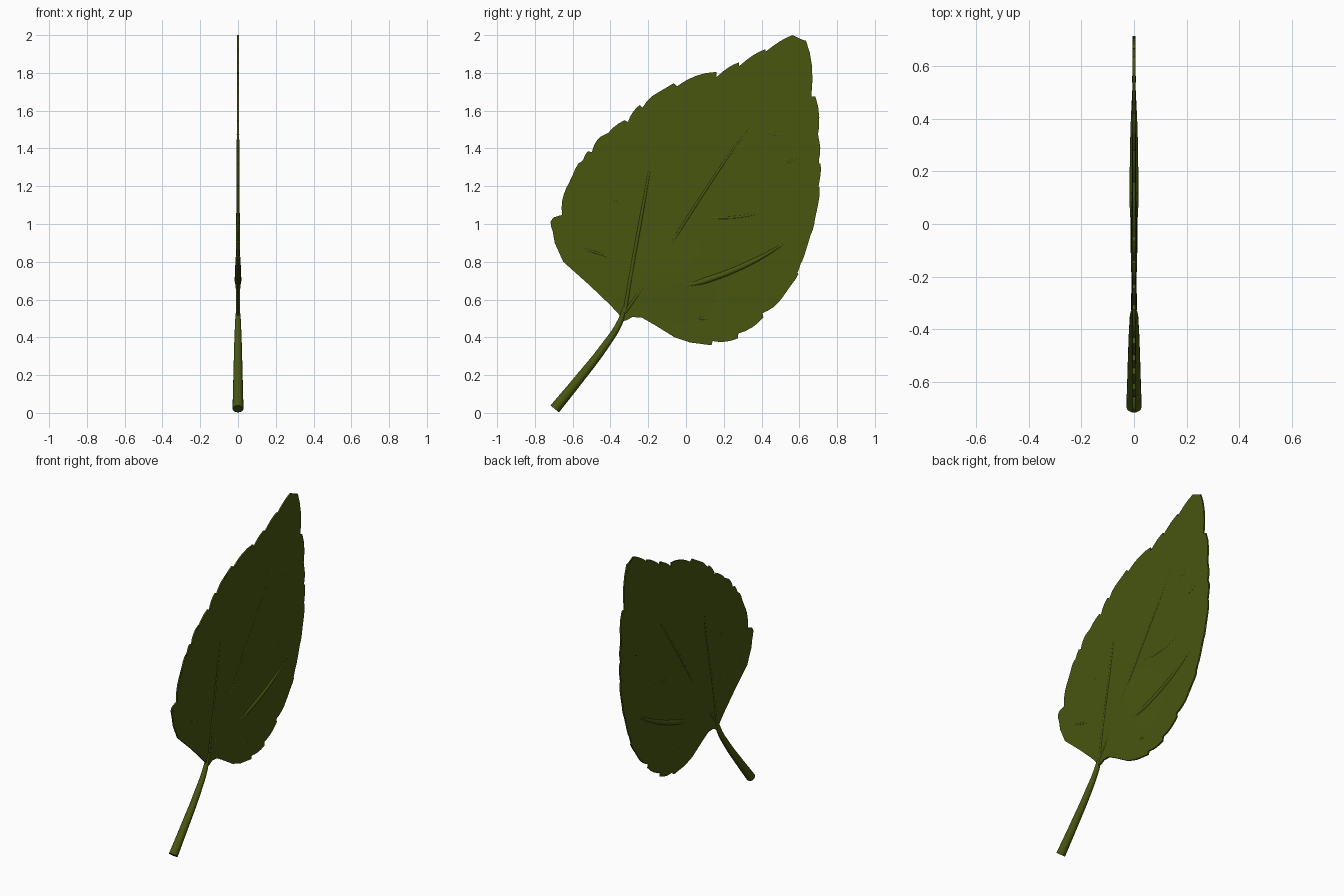
import bpy, bmesh, math
from mathutils import Vector

if "Cube" in bpy.data.objects:
    bpy.data.objects.remove(bpy.data.objects["Cube"])

green = bpy.data.materials.new("leaf green")
green.diffuse_color = (0.065, 0.093, 0.0052, 1)
green.use_nodes = True
green.node_tree.nodes["Principled BSDF"].inputs["Base Color"].default_value = green.diffuse_color


def tube(name, pts, radii, res=4):
    """Tapered smooth tube through (y, z) points in the leaf plane."""
    cu = bpy.data.curves.new(name, 'CURVE')
    cu.dimensions = '3D'
    cu.bevel_depth = 1.0
    cu.bevel_resolution = res
    cu.use_fill_caps = True
    sp = cu.splines.new('BEZIER')
    sp.bezier_points.add(len(pts) - 1)
    for bp, (y, z), r in zip(sp.bezier_points, pts, radii):
        bp.co = (0, y, z)
        bp.radius = r
        bp.handle_left_type = bp.handle_right_type = 'AUTO'
    ob = bpy.data.objects.new(name, cu)
    bpy.context.collection.objects.link(ob)
    finish(ob, True)
    return ob


def finish(ob, convert=False):
    bpy.ops.object.select_all(action='DESELECT')
    ob.select_set(True)
    bpy.context.view_layer.objects.active = ob
    if convert:
        bpy.ops.object.convert(target='MESH')
    ob.data.materials.clear()
    ob.data.materials.append(green)
    bpy.ops.object.shade_smooth_by_angle(angle=math.radians(40))


def serrate(tips):
    """Saw-tooth edge from base to apex: tip, notch, rounded rise to next tip."""
    mid = Vector((0.05, 1.1))
    out = []
    for i, (y, z, depth) in enumerate(tips):
        a = Vector((y, z))
        out.append(a)
        if i + 1 == len(tips):
            break
        b = Vector(tips[i + 1][:2])
        inward = (mid - a).normalized()
        n = a + inward * depth + (b - a) * 0.06
        out.append(n)
        d = b - n
        for t in (0.25, 0.5, 0.75):
            out.append(n + d * t - inward * d.length * 0.32 * t * (1 - t))
    return out


# Blade outline: smooth base on each side, then toothed edge up to the apex
D = 0.02
left = [Vector(p) for p in ((-0.345, 0.51), (-0.40, 0.57), (-0.51, 0.675), (-0.65, 0.80))]
left += serrate([(-0.695, 0.90, D), (-0.717, 1.01, 0.0), (-0.70, 1.035, 0.04),
                 (-0.63, 1.20, D), (-0.57, 1.32, D), (-0.52, 1.385, D),
                 (-0.455, 1.46, D), (-0.325, 1.55, D), (-0.245, 1.63, D),
                 (-0.15, 1.695, D), (-0.065, 1.745, D), (0.16, 1.805, 0.03),
                 (0.28, 1.855, 0.025), (0.42, 1.925, D), (0.565, 2.0, 0.03),
                 (0.635, 1.97, D)])
right = [Vector(p) for p in ((-0.34, 0.485), (-0.315, 0.49), (-0.285, 0.507),
                             (-0.235, 0.505), (-0.165, 0.465), (-0.06, 0.40), (0.02, 0.373))]
right += serrate([(0.135, 0.358, D), (0.275, 0.395, D), (0.41, 0.505, D),
                  (0.51, 0.61, D), (0.595, 0.735, D), (0.635, 0.87, D),
                  (0.68, 1.005, D), (0.708, 1.195, 0.015), (0.712, 1.32, 0.015),
                  (0.707, 1.43, 0.015), (0.685, 1.675, 0.025), (0.635, 1.97, D)])
outline = right + left[:-1][::-1]


def half_thickness(y, z):
    # blade swells slightly near its base
    return 0.005 + 0.008 * math.exp(-((y + 0.06) / 0.2) ** 2 - ((z - 0.72) / 0.17) ** 2)


# Leaf blade: filled outline, cut into a grid, extruded and swollen
bm = bmesh.new()
f = bm.faces.new([bm.verts.new((0, p.x, p.y)) for p in outline])
bmesh.ops.triangulate(bm, faces=[f])
for i in range(1, 30):
    for co, no in (((0, -0.72 + i * 0.048, 0), (0, 1, 0)),
                   ((0, 0, 0.35 + i * 0.055), (0, 0, 1))):
        bmesh.ops.bisect_plane(bm, geom=bm.verts[:] + bm.edges[:] + bm.faces[:],
                               plane_co=co, plane_no=no, dist=1e-5)
ext = bmesh.ops.extrude_face_region(bm, geom=bm.faces[:], use_keep_orig=True)
top = {g for g in ext["geom"] if isinstance(g, bmesh.types.BMVert)}
for v in bm.verts:
    v.co.x = half_thickness(v.co.y, v.co.z) * (1 if v in top else -1)
bmesh.ops.recalc_face_normals(bm, faces=bm.faces[:])
me = bpy.data.meshes.new("leaf_blade")
bm.to_mesh(me)
bm.free()
blade = bpy.data.objects.new("leaf_blade", me)
bpy.context.collection.objects.link(blade)
finish(blade)

# Stem
tube("stem", [(-0.695, 0.021), (-0.565, 0.18), (-0.44, 0.34), (-0.35, 0.48), (-0.325, 0.56)],
     [0.029, 0.025, 0.021, 0.016, 0.009], 6)

# Veins, showing on both faces of the blade
veins = {
    "middle_vein": ([(-0.325, 0.53), (-0.24, 0.65), (0.15, 1.25), (0.53, 1.80)],
                    [0.010, 0.010, 0.008, 0.004]),
    "left_vein": ([(-0.325, 0.53), (-0.28, 0.80), (-0.20, 1.25), (-0.18, 1.38)],
                  [0.011, 0.011, 0.008, 0.003]),
    "lower_right_vein": ([(-0.02, 0.67), (0.10, 0.70), (0.35, 0.80), (0.59, 0.94)],
                         [0.012, 0.018, 0.014, 0.003]),
    "middle_right_vein": ([(0.0, 1.04), (0.25, 1.035), (0.58, 1.10)], [0.004, 0.008, 0.003]),
    "upper_right_vein": ([(0.42, 1.29), (0.55, 1.33), (0.67, 1.40)], [0.003, 0.007, 0.003]),
    "top_right_vein": ([(0.38, 1.50), (0.46, 1.475), (0.56, 1.47)], [0.003, 0.007, 0.003]),
    "lower_left_vein": ([(-0.66, 0.90), (-0.48, 0.85), (-0.32, 0.79)], [0.003, 0.008, 0.004]),
    "upper_left_vein": ([(-0.43, 1.18), (-0.37, 1.12), (-0.30, 1.09)], [0.003, 0.007, 0.003]),
    "base_right_vein": ([(0.0, 0.52), (0.08, 0.50), (0.16, 0.49)], [0.004, 0.009, 0.003]),
}
for name, (pts, radii) in veins.items():
    tube(name, pts, radii)
